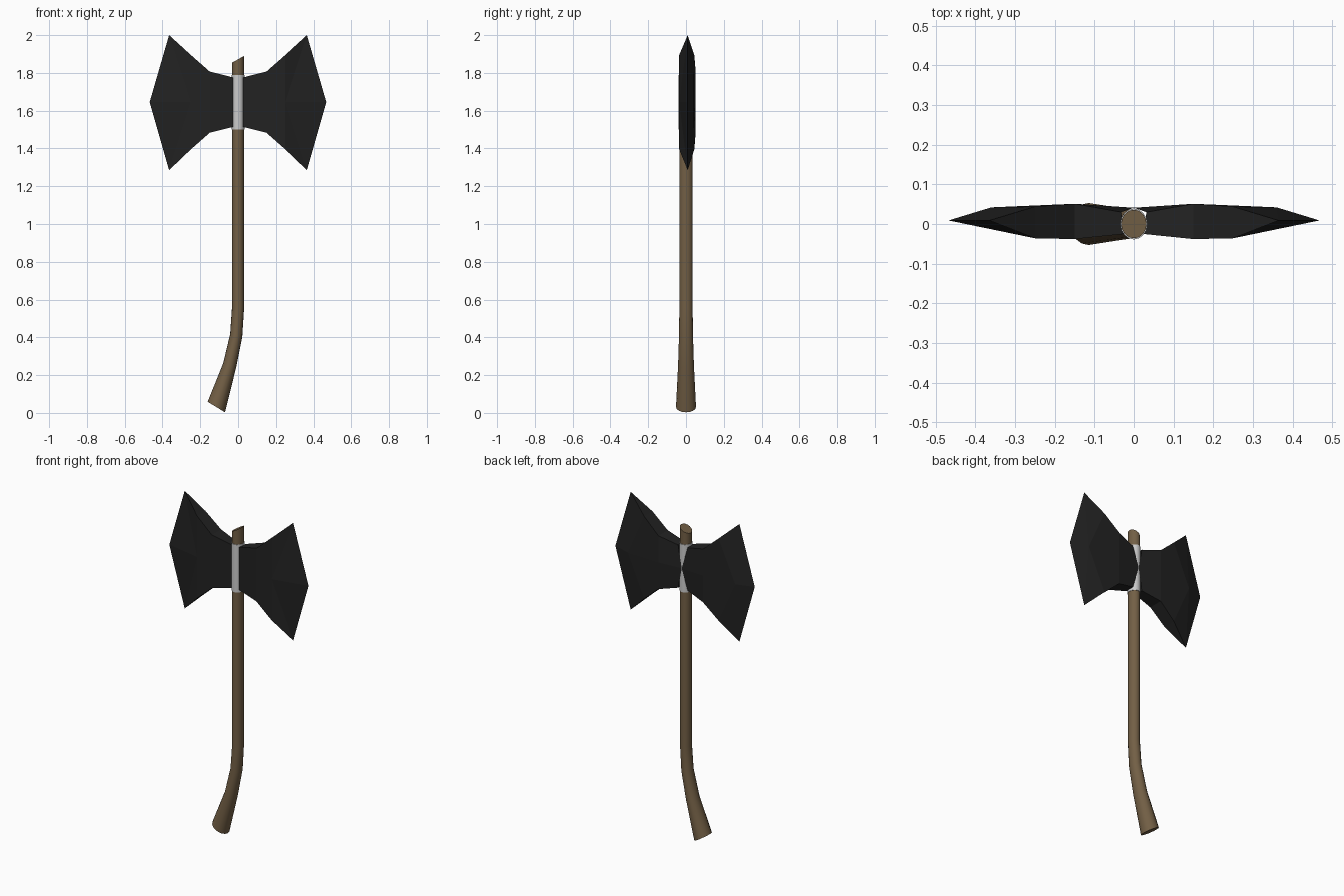
import bpy, bmesh, math

if "Cube" in bpy.data.objects:
    bpy.data.objects.remove(bpy.data.objects["Cube"])

def material(name, rgb):
    m = bpy.data.materials.new(name)
    m.diffuse_color = (*rgb, 1)
    m.use_nodes = True
    m.node_tree.nodes["Principled BSDF"].inputs["Base Color"].default_value = m.diffuse_color
    return m

def finish(name, bm, mat=None):
    bmesh.ops.recalc_face_normals(bm, faces=bm.faces[:])
    me = bpy.data.meshes.new(name)
    bm.to_mesh(me)
    bm.free()
    ob = bpy.data.objects.new(name, me)
    bpy.context.collection.objects.link(ob)
    if mat:
        me.materials.append(mat)
    return ob

def smooth(ob):
    bpy.ops.object.select_all(action='DESELECT')
    ob.select_set(True)
    bpy.context.view_layer.objects.active = ob
    bpy.ops.object.shade_smooth_by_angle(angle=math.radians(30))

def tube(name, rings, mat=None, n=16):
    """Loft elliptical rings: centre x, centre z, half x, half z (tilt), half y."""
    bm = bmesh.new()
    loops = []
    for cx, cz, hx, hz, hy in rings:
        angles = [2 * math.pi * i / n for i in range(n)]
        loops.append([bm.verts.new((cx + hx * math.cos(a), hy * math.sin(a), cz + hz * math.cos(a)))
                      for a in angles])
    for a, b in zip(loops, loops[1:]):
        for i in range(n):
            j = (i + 1) % n
            bm.faces.new((a[i], a[j], b[j], b[i]))
    bm.faces.new(loops[0])
    bm.faces.new(loops[-1])
    ob = finish(name, bm, mat)
    smooth(ob)
    return ob

wood = material("wood", (0.17, 0.115, 0.06))
iron = material("dark_iron", (0.016, 0.016, 0.016))

# Curved wooden handle with a flared foot and slanted top
tube("handle", [
    (-0.115, 0.031, 0.046, -0.028, 0.053),
    (-0.045, 0.25, 0.034, -0.012, 0.042),
    (-0.010, 0.41, 0.032, -0.007, 0.037),
    (0, 0.56, 0.032, -0.002, 0.035),
    (0, 1.872, 0.032, 0.018, 0.036)], wood)

# Grey collar around the handle
tube("collar", [(0, 1.50, 0.034, 0, 0.039), (0, 1.79, 0.034, 0, 0.039)])

# Double blade: one side lofted from stations, then mirrored
MID, EDGE_Y = 1.645, 0.009
# front x, front y, back x, back y, half height, front mid x, back mid x, back mid y
stations = [
    (0.023, -0.025, 0.032, 0.030, 0.13, 0.023, 0.000, 0.041),
    (0.15, -0.038, 0.15, 0.051, 0.162, 0.15, 0.15, 0.051),
    (0.25, -0.036, 0.25, 0.044, 0.25, 0.25, 0.36, 0.042)]
bm = bmesh.new()
loops = []
for fx, fy, bx, by, h, fm, bmx, bmy in stations:
    pts = [(fx, fy, MID + h), (fm, fy, MID), (fx, fy, MID - h),
           (bx, by, MID - h), (bmx, bmy, MID), (bx, by, MID + h)]
    loops.append([bm.verts.new(p) for p in pts])
for a, b in zip(loops, loops[1:]):
    for i in range(6):
        j = (i + 1) % 6
        bm.faces.new((a[i], a[j], b[j], b[i]))
bm.faces.new(loops[0])
# Cutting edge joins the last station
top, tip, low = [bm.verts.new((x, EDGE_Y, z)) for x, z in
                 ((0.365, 2.0), (0.468, MID), (0.365, 1.285))]
ft, fm, fl, bl, bk, bt = loops[-1]
for f in ((ft, fm, top), (fm, tip, top), (fm, fl, low), (fm, low, tip),
          (bk, bt, top), (bk, top, tip), (bl, bk, low), (bk, tip, low),
          (ft, top, bt), (fl, bl, low)):
    bm.faces.new(f)
blade = finish("double_blade", bm, iron)
mirror = blade.modifiers.new("mirror", 'MIRROR')
mirror.use_axis[0] = True
